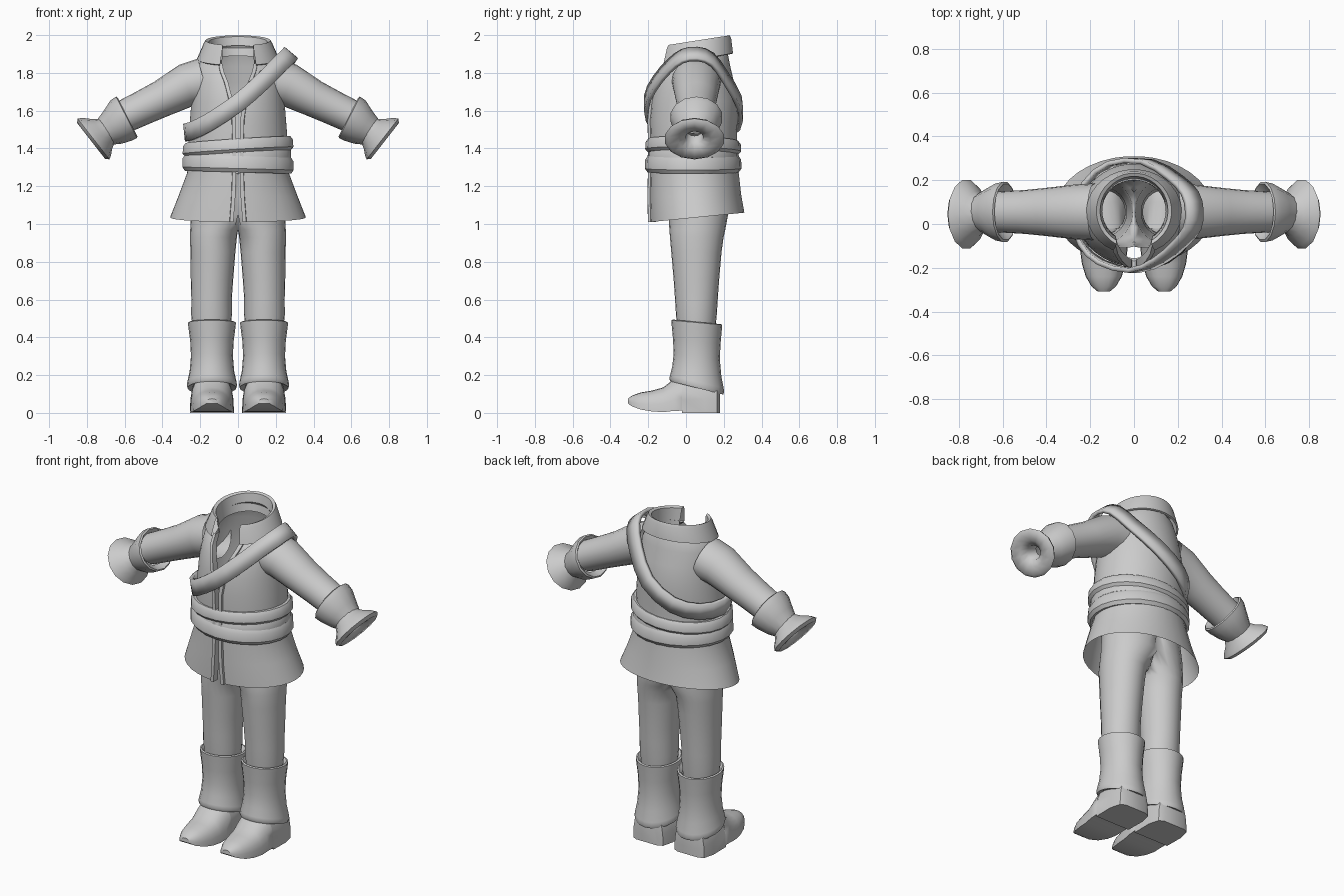
import bpy, bmesh, math
from mathutils import Vector as V


def loft(name, rings, closed=True, loop=False, caps=False, mirror=False, thick=0, angle=40):
    """Skin a list of point rings; optional end caps, mirror in x and thickness."""
    bm = bmesh.new()
    rows = [[bm.verts.new(p) for p in r] for r in rings]
    if caps:
        bm.faces.new(rows[0])
        bm.faces.new(rows[-1])
    if loop:
        rows.append(rows[0])
    n = len(rows[0])
    for a, b in zip(rows, rows[1:]):
        for i in range(n if closed else n - 1):
            j = (i + 1) % n
            f = [a[i], a[j], b[j], b[i]]
            if mirror and all(abs(v.co.x) < 1e-5 for v in f):
                continue  # leave the mirror plane open
            bm.faces.new(f)
    bmesh.ops.remove_doubles(bm, verts=bm.verts, dist=1e-5)
    bmesh.ops.recalc_face_normals(bm, faces=bm.faces)
    me = bpy.data.meshes.new(name)
    bm.to_mesh(me)
    bm.free()
    me.polygons.foreach_set("use_smooth", [True] * len(me.polygons))
    me.set_sharp_from_angle(angle=math.radians(angle))
    ob = bpy.data.objects.new(name, me)
    bpy.context.collection.objects.link(ob)
    if mirror:
        ob.modifiers.new("mirror", 'MIRROR')
    if thick:
        s = ob.modifiers.new("thickness", 'SOLIDIFY')
        s.thickness, s.offset = thick, 0
    return ob


def flat_ring(z, cx, cy, rx, ry, t=0, tx=0, n=24, gap=None):
    """Horizontal ellipse; t tilts it front to back, tx side to side; gap opens the front."""
    g = 0 if gap is None else math.asin(gap / rx)
    pts = []
    for i in range(n):
        k = i / n if gap is None else i / (n - 1)
        a = -math.pi / 2 + g + k * (2 * math.pi - 2 * g)
        c, s = math.cos(a), math.sin(a)
        pts.append(V((cx + rx * c, cy + ry * s, z + t * s + tx * c)))
    return pts


def arm_ring(x, z, deg, h, w, cy=.055, n=20):
    """Ellipse across an arm sloping down by deg."""
    t = math.radians(deg)
    u = V((math.sin(t), 0, math.cos(t))) * h
    return [V((x, cy, z)) + u * math.cos(2 * math.pi * i / n)
            + V((0, w, 0)) * math.sin(2 * math.pi * i / n) for i in range(n)]


# jacket body with open front: z, cy, rx, ry, half gap, tilt
coat = [(1.035, .06, .36, .25, .03, .025), (1.15, .05, .315, .243, .02, .005),
        (1.27, .045, .27, .235, .016, 0), (1.36, .04, .262, .23, .016, 0),
        (1.46, .04, .262, .23, .016, 0), (1.55, .04, .255, .233, .018, 0),
        (1.65, .045, .247, .23, .032, 0), (1.75, .045, .235, .21, .058, 0),
        (1.82, .05, .222, .185, .08, .015), (1.88, .06, .19, .16, .09, .03),
        (1.905, .06, .15, .14, .09, .04)]
loft("jacket_body", [flat_ring(z, 0, cy, rx, ry, t, n=36, gap=g)
                     for z, cy, rx, ry, g, t in coat], closed=False, angle=50)

# front edge trim
trim = []
for z, cy, rx, ry, g, t in coat[:-1]:
    row = []
    for x, o in ((g - .006, .03), (g - .006, -.012), (g + .014, -.012), (g + .016, .004)):
        row.append(V((x, cy - ry * math.sqrt(1 - (x / rx) ** 2) + o, z - t)))
    trim.append(row)
loft("front_trim", trim, closed=False, mirror=True)

# sleeves
loft("sleeve", [arm_ring(*r) for r in (
    (.18, 1.755, 15, .125, .13), (.27, 1.735, 22, .115, .125), (.4, 1.665, 27, .098, .11),
    (.5, 1.617, 28, .092, .1), (.62, 1.56, 28, .087, .093))], mirror=True)

# turned-back cuffs
loft("sleeve_cuff", [arm_ring(*r, n=14) for r in (
    (.615, 1.555, 27, .086, .092), (.585, 1.567, 27, .115, .13), (.59, 1.565, 27, .123, .14),
    (.62, 1.547, 28, .12, .133), (.665, 1.51, 30, .098, .108), (.71, 1.482, 34, .075, .08))],
    mirror=True)

# flared glove ends with a funnel opening
loft("flared_wrist", [arm_ring(*r, cy=.045, n=14) for r in (
    (.69, 1.497, 33, .072, .078), (.72, 1.478, 35, .095, .105), (.748, 1.462, 37, .125, .145),
    (.765, 1.45, 38, .137, .16), (.778, 1.44, 38, .12, .14), (.772, 1.445, 38, .075, .085),
    (.755, 1.458, 38, .04, .047), (.70, 1.495, 36, .035, .04))], mirror=True, angle=60)

# folded collar, lower at the front
loft("collar", [flat_ring(z, 0, cy, rx, ry, t, n=28, gap=g) for z, cy, rx, ry, t, g in (
    (1.86, .06, .145, .14, .03, .085), (1.965, .06, .155, .158, .027, .08),
    (1.972, .06, .172, .172, .027, .08), (1.955, .06, .182, .18, .027, .082),
    (1.872, .055, .218, .195, .032, .095), (1.868, .055, .208, .185, .032, .095))],
    closed=False)


# waist sash wraps
def wrap(name, z, h, grow, tx, t):
    prof = ((-h, -.02), (-h, .014), (-h * .55, .028), (h * .5, .026), (h, .012), (h, -.02))
    loft(name, [flat_ring(z + dz, 0, .038, .268 + grow + d, .226 + grow + d, t, tx, n=22)
                for dz, d in prof], loop=True, angle=35)


wrap("lower_sash", 1.318, .044, .002, -.008, .0)
wrap("middle_sash", 1.362, .04, -.012, .012, .006)
wrap("upper_sash", 1.41, .036, 0, .018, -.006)

# shoulder strap: a closed smooth path with a width direction
path = [V(p) for p in ((-.275, .04, 1.485), (-.24, -.09, 1.495), (-.15, -.175, 1.54),
        (0, -.212, 1.64), (.12, -.165, 1.745), (.21, -.09, 1.835), (.265, -.02, 1.888),
        (.275, .06, 1.9), (.255, .14, 1.87), (.185, .212, 1.77), (.06, .284, 1.64),
        (-.1, .276, 1.54), (-.22, .185, 1.495))]
band = []
for i in range(len(path)):
    a, b, c, d = (path[(i + k) % len(path)] for k in (-1, 0, 1, 2))
    for u in (0, .5):
        p = .5 * (2 * b + (c - a) * u + (2 * a - 5 * b + 4 * c - d) * u * u
                  + (3 * b - a - 3 * c + d) * u ** 3)
        k = .1 + 1.1 * (p.x + .275) / .55
        w = V((-k, 0, 1)).normalized() * .047
        band.append([p - w, p + w])
loft("shoulder_strap", band, closed=False, loop=True, thick=.022)

# trousers: two legs joined at the hips
loft("trousers", [[V((max(0, p.x), p.y, p.z)) for p in flat_ring(*r)] for r in (
    (.44, .14, .055, .1, .1), (.52, .14, .055, .108, .108), (.6, .14, .055, .107, .113),
    (.7, .138, .055, .112, .12), (.85, .133, .055, .119, .133), (.93, .13, .057, .124, .142),
    (.97, .115, .06, .138, .148), (1.05, .08, .065, .168, .158), (1.15, .06, .06, .18, .16),
    (1.27, .05, .05, .18, .16))], mirror=True, angle=60)

# boot shafts with rolled top and slanted lower edge
loft("boot_shaft", [flat_ring(z, .138, .057, rx, ry, t, n=20) for z, rx, ry, t in (
    (.46, .1, .105, -.012), (.482, .118, .126, -.012), (.478, .127, .135, -.012),
    (.455, .125, .133, -.012), (.38, .115, .126, -.012), (.3, .111, .122, -.015),
    (.22, .118, .13, -.025), (.165, .13, .142, -.033), (.145, .133, .145, -.035),
    (.132, .129, .14, -.035), (.14, .1, .11, -.035))], mirror=True)

# feet: arched sections along y (y, half width, bottom, top)
feet = []
for y, hw, zb, zt in ((.18, .07, 0, .14), (.165, .1, 0, .2), (.1, .117, 0, .22),
                      (-.02, .115, 0, .21), (-.021, .115, .012, .21), (-.07, .113, .01, .175),
                      (-.12, .108, .004, .135), (-.18, .1, .008, .118), (-.24, .082, .018, .108),
                      (-.285, .056, .034, .092), (-.308, .028, .05, .075)):
    sec = []
    for i in range(13):
        a = math.pi * i / 12
        c, s = math.cos(a), math.sin(a)
        sec.append(V((.138 + hw * math.copysign(abs(c) ** .8, c), y, zb + (zt - zb) * s ** .8
                      if 0 < i < 12 else zb)))
    feet.append(sec)
loft("boot_foot", feet, caps=True, mirror=True, angle=45)
